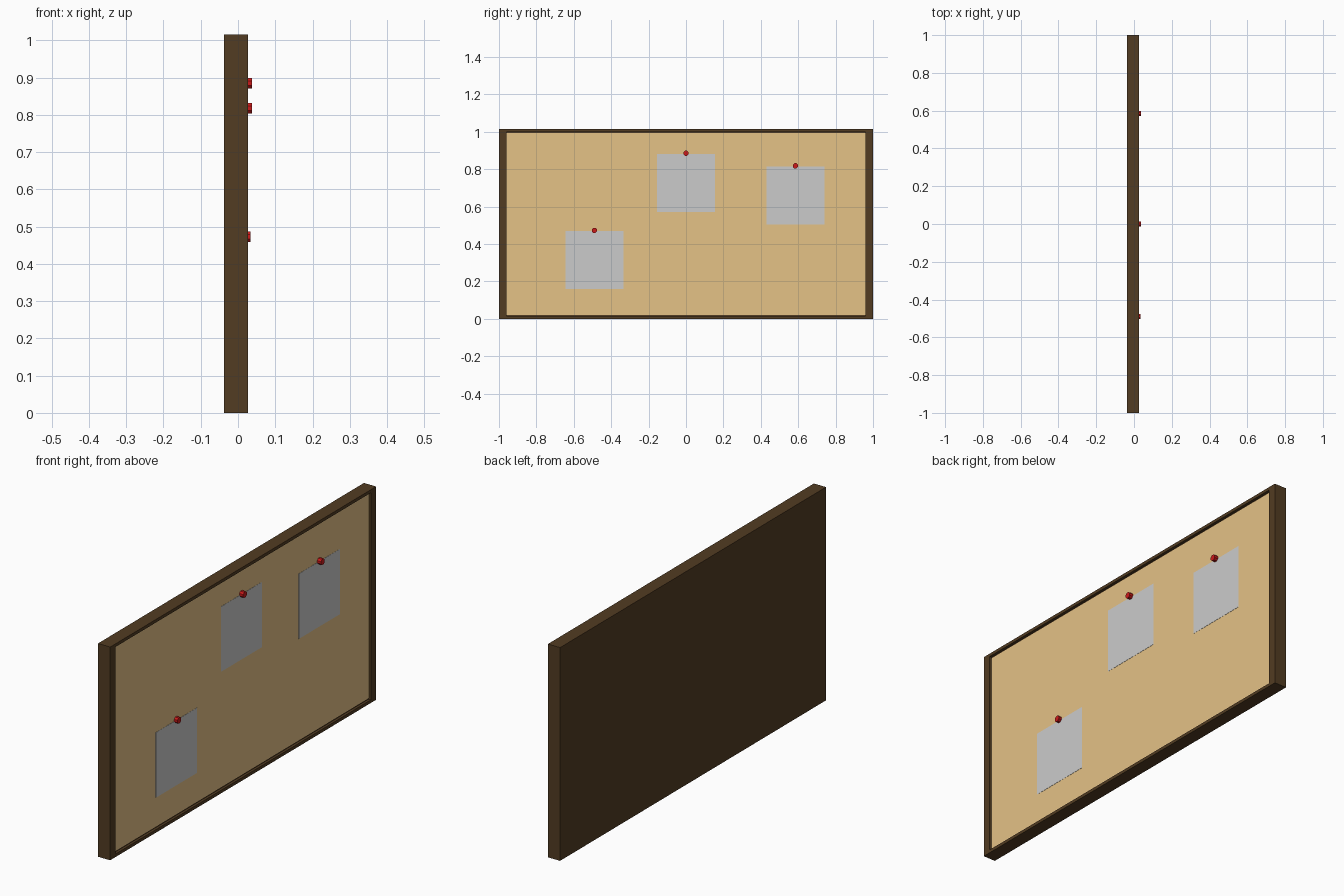
import bpy, bmesh
from math import radians
from mathutils import Matrix

if "Cube" in bpy.data.objects:
    bpy.data.objects.remove(bpy.data.objects["Cube"])

BACK, FRONT, RECESS = -0.037, 0.027, 0.017
HEIGHT, SIDE, RAIL = 1.015, 0.04, 0.021


def material(name, color):
    mat = bpy.data.materials.new(name)
    mat.diffuse_color = (*color, 1)
    mat.use_nodes = True
    mat.node_tree.nodes["Principled BSDF"].inputs["Base Color"].default_value = mat.diffuse_color
    return mat


def finish(name, bm, mat=None):
    bmesh.ops.recalc_face_normals(bm, faces=bm.faces)
    mesh = bpy.data.meshes.new(name)
    bm.to_mesh(mesh)
    bm.free()
    if mat:
        mesh.materials.append(mat)
    obj = bpy.data.objects.new(name, mesh)
    bpy.context.collection.objects.link(obj)
    return obj


def box(bm, lo, hi):
    size = [b - a for a, b in zip(lo, hi)]
    mid = [(a + b) / 2 for a, b in zip(lo, hi)]
    return bmesh.ops.create_cube(
        bm, size=1, matrix=Matrix.Translation(mid) @ Matrix.Diagonal((*size, 1)))


wood = material("dark_wood", (0.085, 0.045, 0.016))
cork = material("cork", (0.78, 0.54, 0.24))
red = material("red_plastic", (0.6, 0.01, 0.01))

# Frame: a solid slab whose front face is inset and pushed back
bm = bmesh.new()
box(bm, (BACK, -1, 0), (FRONT, 1, HEIGHT))
front = max(bm.faces, key=lambda f: f.calc_center_median().x)
bmesh.ops.inset_region(bm, faces=[front], thickness=RAIL)
for v in front.verts:
    v.co.y = (1 - SIDE) * (1 if v.co.y > 0 else -1)
floor = bmesh.ops.extrude_discrete_faces(bm, faces=[front])["faces"][0]
for v in floor.verts:
    v.co.x = RECESS - 0.002
finish("frame", bm, wood)

# Cork sheet lining the recess
bm = bmesh.new()
bmesh.ops.create_grid(bm, x_segments=1, y_segments=1, size=1, matrix=(
    Matrix.Translation((RECESS, 0, HEIGHT / 2)) @ Matrix.Rotation(radians(90), 4, 'Y')
    @ Matrix.Diagonal((HEIGHT / 2 - RAIL, 1 - SIDE, 1, 1))))
finish("cork_sheet", bm, cork)

# Pinned notes: (y, z) of each pin, and how far its head stands out
PAPER = 0.31
for i, (y, z, tip) in enumerate([(-0.49, 0.473, 0.034),
                                 (0.0, 0.885, 0.037),
                                 (0.585, 0.818, 0.037)], 1):
    # Square sheet of paper hanging from the pin
    bm = bmesh.new()
    top = z - 0.003
    box(bm, (RECESS + 0.001, y - PAPER / 2, top - PAPER),
        (RECESS + 0.002, y + PAPER / 2, top))
    finish(f"paper_{i}", bm)

    # Short faceted pin head
    bm = bmesh.new()
    bmesh.ops.create_cone(
        bm, cap_ends=True, segments=8, radius1=0.015, radius2=0.015,
        depth=tip - RECESS, matrix=(
            Matrix.Translation(((tip + RECESS) / 2, y, z))
            @ Matrix.Rotation(radians(90), 4, 'Y') @ Matrix.Rotation(radians(22.5), 4, 'Z')))
    finish(f"pin_{i}", bm, red)
